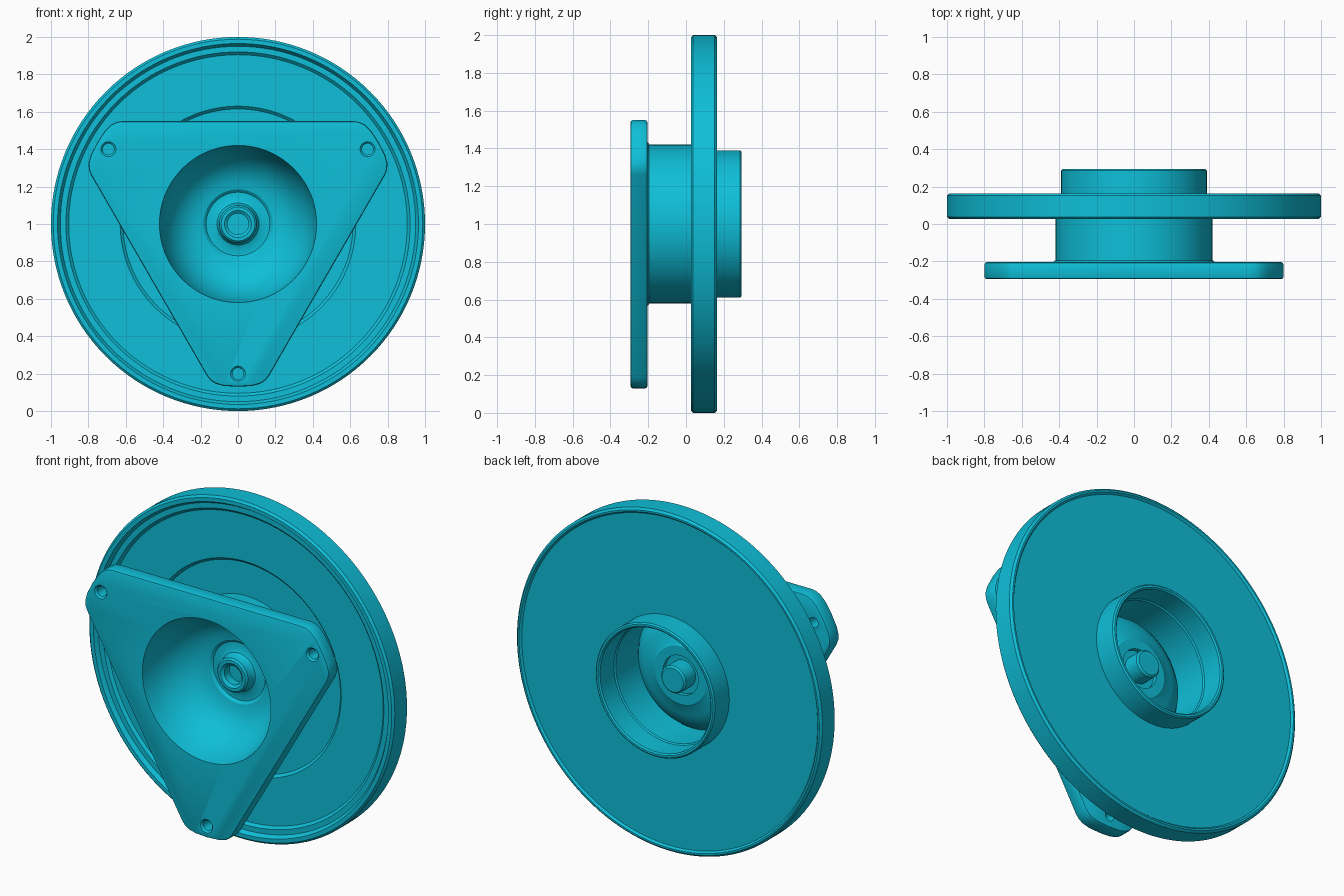
import bpy, bmesh, math
from mathutils import Matrix, Vector

if "Cube" in bpy.data.objects:
    bpy.data.objects.remove(bpy.data.objects["Cube"])

AXIS_Z = 1.0
cyan = bpy.data.materials.new("bright_cyan")
cyan.diffuse_color = (0.0044, 0.52, 0.69, 1)
cyan.use_nodes = True
cyan.node_tree.nodes["Principled BSDF"].inputs["Base Color"].default_value = cyan.diffuse_color


def finish(name, bm):
    bmesh.ops.remove_doubles(bm, verts=bm.verts, dist=1e-5)
    bmesh.ops.recalc_face_normals(bm, faces=bm.faces)
    mesh = bpy.data.meshes.new(name)
    bm.to_mesh(mesh)
    bm.free()
    mesh.materials.append(cyan)
    obj = bpy.data.objects.new(name, mesh)
    bpy.context.collection.objects.link(obj)
    return obj


def smooth(obj):
    bpy.ops.object.select_all(action='DESELECT')
    obj.select_set(True)
    bpy.context.view_layer.objects.active = obj
    bpy.ops.object.shade_smooth_by_angle(angle=math.radians(30))


def lathe(name, profile, x=0.0, z=AXIS_Z, steps=96):
    """Revolve a closed (radius, y) profile around an axis parallel to y."""
    bm = bmesh.new()
    vs = [bm.verts.new((x + r, y, z)) for r, y in profile]
    es = [bm.edges.new((vs[i], vs[(i + 1) % len(vs)])) for i in range(len(vs))]
    bmesh.ops.spin(bm, geom=vs + es, cent=(x, 0, z), axis=(0, 1, 0),
                   angle=math.tau, steps=steps, use_duplicate=False)
    bmesh.ops.remove_doubles(bm, verts=bm.verts, dist=1e-5)
    bmesh.ops.dissolve_degenerate(bm, edges=bm.edges, dist=1e-6)
    return finish(name, bm)


# Large disc with stepped front rim
disc = lathe("large_disc", [
    (0.38, 0.08), (0.615, 0.08), (0.63, 0.065), (0.905, 0.065), (0.92, 0.05),
    (0.95, 0.05), (0.965, 0.026), (0.988, 0.026), (1.0, 0.038),
    (1.0, 0.152), (0.988, 0.164), (0.978, 0.164), (0.968, 0.152), (0.38, 0.152)], steps=128)
smooth(disc)

# Hub: front bowl, centre sleeve, rear pin, rear bore and collar
bowl_front = [(0.42, -0.294), (0.408, -0.23), (0.388, -0.17), (0.36, -0.115),
              (0.325, -0.07), (0.28, -0.033), (0.23, -0.01), (0.185, -0.002)]
sleeve = [(0.17, 0.012), (0.135, 0.012), (0.112, 0.002), (0.102, -0.015),
          (0.1, -0.05), (0.09, -0.06), (0.072, -0.06), (0.056, -0.048), (0.056, 0.0), (0, 0.0)]
pin = [(0, 0.125), (0.07, 0.125), (0.08, 0.115), (0.08, 0.025), (0.115, 0.025),
       (0.115, 0.05), (0.17, 0.05), (0.185, 0.04)]
bore_and_collar = [(0.24, 0.028), (0.29, 0.006), (0.33, -0.025), (0.355, -0.06),
                   (0.355, 0.15), (0.362, 0.157), (0.362, 0.286), (0.37, 0.294),
                   (0.382, 0.294), (0.39, 0.286), (0.39, 0.12), (0.42, 0.12), (0.42, -0.2)]
hub = lathe("hub_and_bowl", bowl_front + sleeve + pin + bore_and_collar)
smooth(hub)

# Small fillet where the hub meets the flange
fillet = lathe("hub_fillet", [(0.415, -0.21), (0.432, -0.21), (0.432, -0.203),
                              (0.424, -0.195), (0.415, -0.195)])
smooth(fillet)

# Three-cornered mounting flange with rounded corners
corner = [(-11.6, 0.828), (-10, 0.848), (-8, 0.862), (-5, 0.869), (0, 0.87),
          (5, 0.869), (8, 0.862), (10, 0.848), (11.6, 0.828)]
directions = (30, 150, 270)
bm = bmesh.new()
outline = []
for d in directions:
    for a, r in corner:
        t = math.radians(d + a)
        outline.append(bm.verts.new((r * math.cos(t), -0.294, AXIS_Z + r * math.sin(t))))
face = bm.faces.new(outline)
ext = bmesh.ops.extrude_face_region(bm, geom=[face])
bmesh.ops.translate(bm, vec=(0, 0.09, 0),
                    verts=[v for v in ext["geom"] if isinstance(v, bmesh.types.BMVert)])
flange = finish("mounting_flange", bm)
bevel = flange.modifiers.new("edge_round", 'BEVEL')
bevel.width, bevel.segments = 0.012, 2
bevel.limit_method, bevel.angle_limit = 'ANGLE', math.radians(50)

# Cutters: centre opening and countersunk screw holes
cutters = [lathe("opening_cutter", [(0, -0.4), (0.42, -0.4), (0.42, -0.1), (0, -0.1)])]
for d in directions:
    t = math.radians(d)
    cutters.append(lathe("screw_hole_cutter", [
        (0, -0.31), (0.04, -0.31), (0.04, -0.294), (0.03, -0.284), (0.03, -0.1), (0, -0.1)],
        x=0.8 * math.cos(t), z=AXIS_Z + 0.8 * math.sin(t), steps=32))
for c in cutters:
    c.hide_render = True
    cut = flange.modifiers.new("cut", 'BOOLEAN')
    cut.operation, cut.object, cut.solver = 'DIFFERENCE', c, 'EXACT'
bpy.context.view_layer.objects.active = flange
for m in list(flange.modifiers):
    bpy.ops.object.modifier_apply(modifier=m.name)
for c in cutters:
    bpy.data.objects.remove(c)
smooth(flange)
